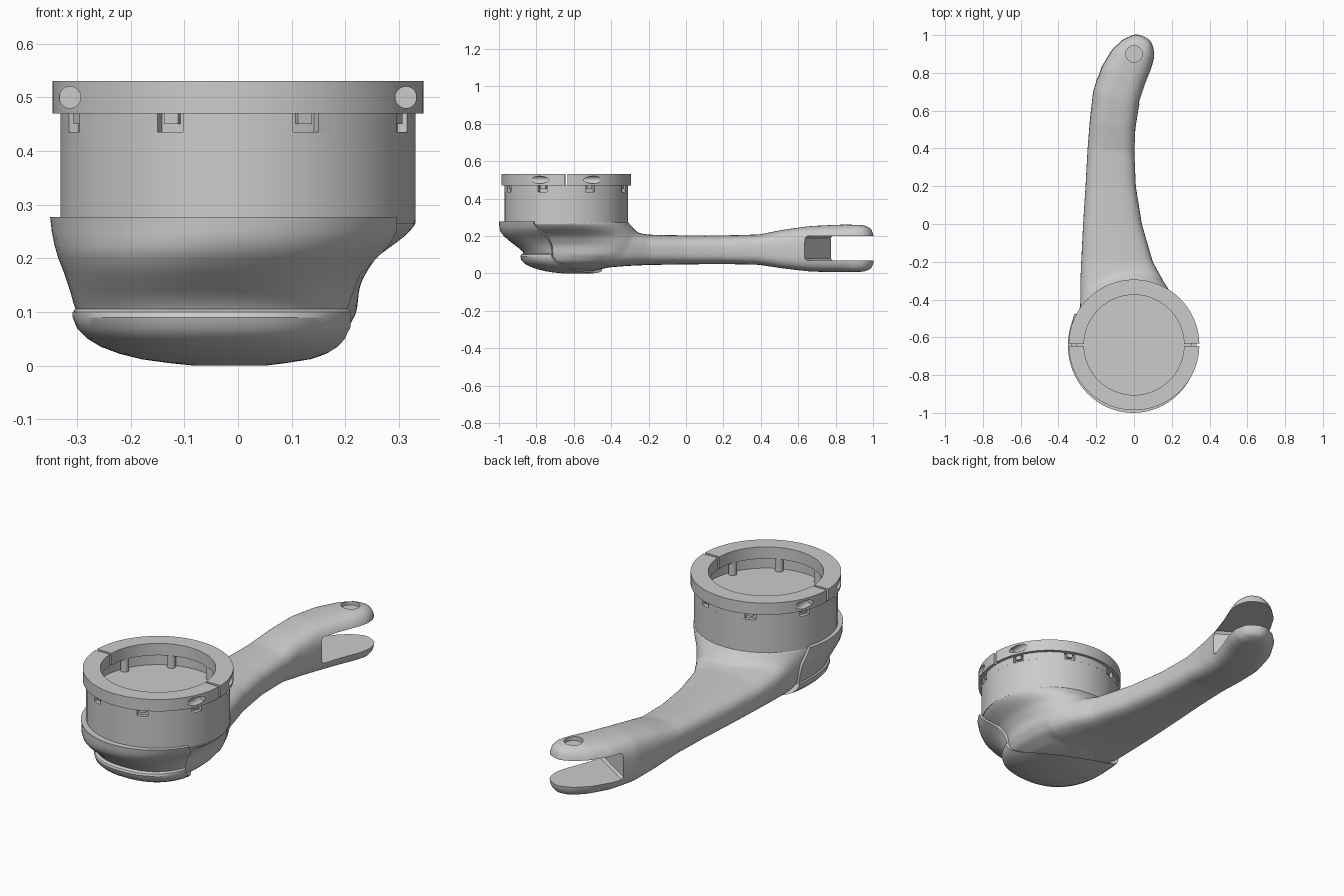
import bpy, bmesh
from math import sin, cos, pi, radians, copysign
from mathutils import Vector, Matrix

if "Cube" in bpy.data.objects:
    bpy.data.objects.remove(bpy.data.objects["Cube"])

CY = -0.64  # centre of the round cup along y


def activate(ob):
    bpy.ops.object.select_all(action='DESELECT')
    ob.select_set(True)
    bpy.context.view_layer.objects.active = ob


def shade(ob, angle=30):
    activate(ob)
    bpy.ops.object.shade_smooth_by_angle(angle=radians(angle))


def finish(name, bm):
    bmesh.ops.recalc_face_normals(bm, faces=bm.faces)
    me = bpy.data.meshes.new(name)
    bm.to_mesh(me)
    bm.free()
    ob = bpy.data.objects.new(name, me)
    bpy.context.collection.objects.link(ob)
    shade(ob)
    return ob


def loft(name, rings, cyclic=False):
    bm = bmesh.new()
    rows = [[bm.verts.new(p) for p in r] for r in rings]
    n = len(rows[0])
    for a, b in zip(rows, rows[1:] + ([rows[0]] if cyclic else [])):
        for i in range(n):
            j = (i + 1) % n
            bm.faces.new((a[i], a[j], b[j], b[i]))
    if not cyclic:
        bm.faces.new(rows[0])
        bm.faces.new(rows[-1])
    return finish(name, bm)


def polar(r, deg, z):
    return (r * cos(radians(deg)), CY + r * sin(radians(deg)), z)


def circle(r, z, n=48):
    return [polar(r, 360 * i / n, z) for i in range(n)]


def arc_block(name, r0, r1, z0, z1, start, end, steps):
    # part of a ring with a rectangular section
    angles = [start + (end - start) * i / steps for i in range(steps + 1)]
    return loft(name, [[polar(r0, a, z0), polar(r1, a, z0), polar(r1, a, z1), polar(r0, a, z1)]
                       for a in angles])


def super_point(t, n):
    c, s = cos(t), sin(t)
    return copysign(abs(c) ** (2 / n), c), copysign(abs(s) ** (2 / n), s)


def level_rings(levels, count=64):
    # horizontal sections: z, left, right, front, back, squareness
    rings = []
    for z, xl, xr, yf, yb, n in levels:
        pts = [super_point(2 * pi * i / count, n) for i in range(count)]
        rings.append([((xl + xr) / 2 + u * (xr - xl) / 2,
                       (yf + yb) / 2 + v * (yb - yf) / 2, z) for u, v in pts])
    return rings


def rod(name, r, depth, mat, n=24):
    bm = bmesh.new()
    bmesh.ops.create_cone(bm, cap_ends=True, segments=n, radius1=r, radius2=r, depth=depth)
    bm.transform(mat)
    return finish(name, bm)


def boolean(ob, cutters, op='DIFFERENCE', angle=30):
    for c in cutters:
        m = ob.modifiers.new('cut', 'BOOLEAN')
        m.object, m.operation, m.solver = c, op, 'EXACT'
        activate(ob)
        bpy.ops.object.modifier_apply(modifier=m.name)
        bpy.data.objects.remove(c)
    shade(ob, angle)


# Lower body that carries the cup
body = loft('arm_body', level_rings([
    (.012, -.10, .06, -.70, -.50, 2), (.03, -.18, .14, -.77, -.42, 2.2),
    (.06, -.26, .20, -.845, -.32, 2.4), (.10, -.285, .222, -.855, -.25, 2.4),
    (.15, -.295, .226, -.885, -.22, 2.3), (.20, -.31, .255, -.935, -.24, 2.1),
    (.24, -.325, .31, -.96, -.28, 2), (.265, -.33, .334, -.965, -.305, 2),
    (.28, -.33, .334, -.965, -.31, 2)]))

# Arm: left edge, right edge, bottom and top at each station
stations = [
    (-.25, -.62, .17, -.62, .05, .25), (-.285, -.45, .205, -.42, .03, .26),
    (-.285, -.32, .155, -.30, .040, .225), (-.28, -.20, .10, -.20, .045, .207),
    (-.27, 0, .042, 0, .048, .203), (-.257, .20, .01, .20, .05, .203),
    (-.246, .40, .002, .38, .046, .208), (-.234, .55, .007, .50, .026, .234),
    (-.217, .70, .027, .63, .010, .253), (-.178, .83, .062, .74, .006, .259),
    (-.12, .925, .098, .83, .006, .262), (-.06, .98, .112, .89, .008, .26),
    (0, 1.006, .104, .94, .02, .247), (.03, 1.004, .087, .975, .05, .215)]
rings = []
for xl, yl, xr, yr, zb, zt in stations:
    a, b = Vector((xl, yl, 0)), Vector((xr, yr, 0))
    ring = []
    for i in range(40):
        u, v = super_point(2 * pi * i / 40, 3 if i < 20 else 3.6)
        p = (a + b) / 2 + (b - a) / 2 * u
        ring.append((p.x, p.y, (zb + zt) / 2 + v * (zt - zb) / 2))
    rings.append(ring)
boolean(body, [loft('arm_shape', rings)], 'UNION')

# Blend arm and body into one soft casting
m = body.modifiers.new('blend', 'REMESH')
m.mode, m.voxel_size = 'VOXEL', .011
s = body.modifiers.new('soften', 'SMOOTH')
s.factor, s.iterations = .5, 8
activate(body)
for name in ('blend', 'soften'):
    bpy.ops.object.modifier_apply(modifier=name)

# Fork slot with rounded inner corners, and shallow pin hole
outline = [(.05, .62), (.3, .5), (.3, 1.1), (-.4, 1.1), (-.4, .81), (-.2, .78)]
inset = [(.05, .632), (.3, .512)] + outline[2:4] + [(-.4, .822), (-.2, .792)]
slot = loft('slot_cutter', [[(x, y, z) for x, y in o] for o, z in
                            ((inset, .068), (outline, .08), (outline, .188), (inset, .2))])
pin = rod('pin_cutter', .044, .16, Matrix.Translation((0, .9, .32)))
boolean(body, [slot, pin], angle=35)

# Front cover: thin step over the body, trimmed along a slanted curved edge
cover = loft('front_cover', level_rings([
    (0, -.08, .05, -.66, -.50, 2), (.005, -.13, .09, -.71, -.46, 2),
    (.012, -.18, .135, -.755, -.42, 2.1), (.022, -.22, .165, -.795, -.38, 2.2),
    (.035, -.255, .19, -.83, -.34, 2.3), (.05, -.28, .207, -.86, -.31, 2.4),
    (.07, -.30, .223, -.88, -.28, 2.4), (.09, -.308, .23, -.886, -.26, 2.4),
    (.10, -.308, .231, -.882, -.25, 2.4), (.106, -.303, .227, -.868, -.25, 2.4),
    (.118, -.307, .23, -.875, -.25, 2.4), (.14, -.313, .233, -.90, -.25, 2.4),
    (.17, -.323, .243, -.94, -.25, 2.3), (.20, -.335, .275, -.975, -.26, 2.2),
    (.225, -.342, .307, -.993, -.27, 2.1), (.25, -.347, .333, -.998, -.28, 2),
    (.277, -.35, .342, -1.0, -.285, 2)]))
edge = [(-.83, .3), (-.82, .265), (-.80, .235), (-.775, .2), (-.765, .15), (-.765, .09),
        (-.745, .06), (-.70, .03), (-.66, .015), (-.62, 0), (-.62, -.1), (-1.4, -.1), (-1.4, .3)]
trim = loft('cover_trim', [[(x, y + (.31 - x) * .47, z) for y, z in edge] for x in (-.5, .5)])
boolean(cover, [trim], 'INTERSECT')

# Cup with shallow recess and a stepped-in neck under the ring
loft('cup', [circle(.331, .265), circle(.331, .435), circle(.313, .435),
             circle(.313, .471), circle(.303, .471), circle(.303, .405)])

# Raised wall between the eight notches, small lugs, and pegs inside the cup
for k in range(8):
    mid = 22.5 + 45 * k
    arc_block('cup_wall_segment', .308, .331, .434, .471, mid + 4.5, mid + 40.5, 6)
    arc_block('notch_lug', .308, .326, .45, .471, mid - 2.5, mid + 2.5, 1)
    rod('inner_peg', .02, .07, Matrix.Translation(polar(.285, mid, .438)), 16)

# Split clamp ring with bolt recesses on both sides of each gap
for name, start in (('clamp_ring_back', 0), ('clamp_ring_front', 180)):
    half = arc_block(name, .265, .346, .47, .53, start + 1.2, start + 178.8, 40)
    sy = 1 if start == 0 else -1
    boolean(half, [rod('bolt_cutter', .02, .3, Matrix.Translation((x, CY + sy * .235, .5))
                       @ Matrix.Rotation(pi / 2, 4, 'X')) for x in (-.313, .313)])
